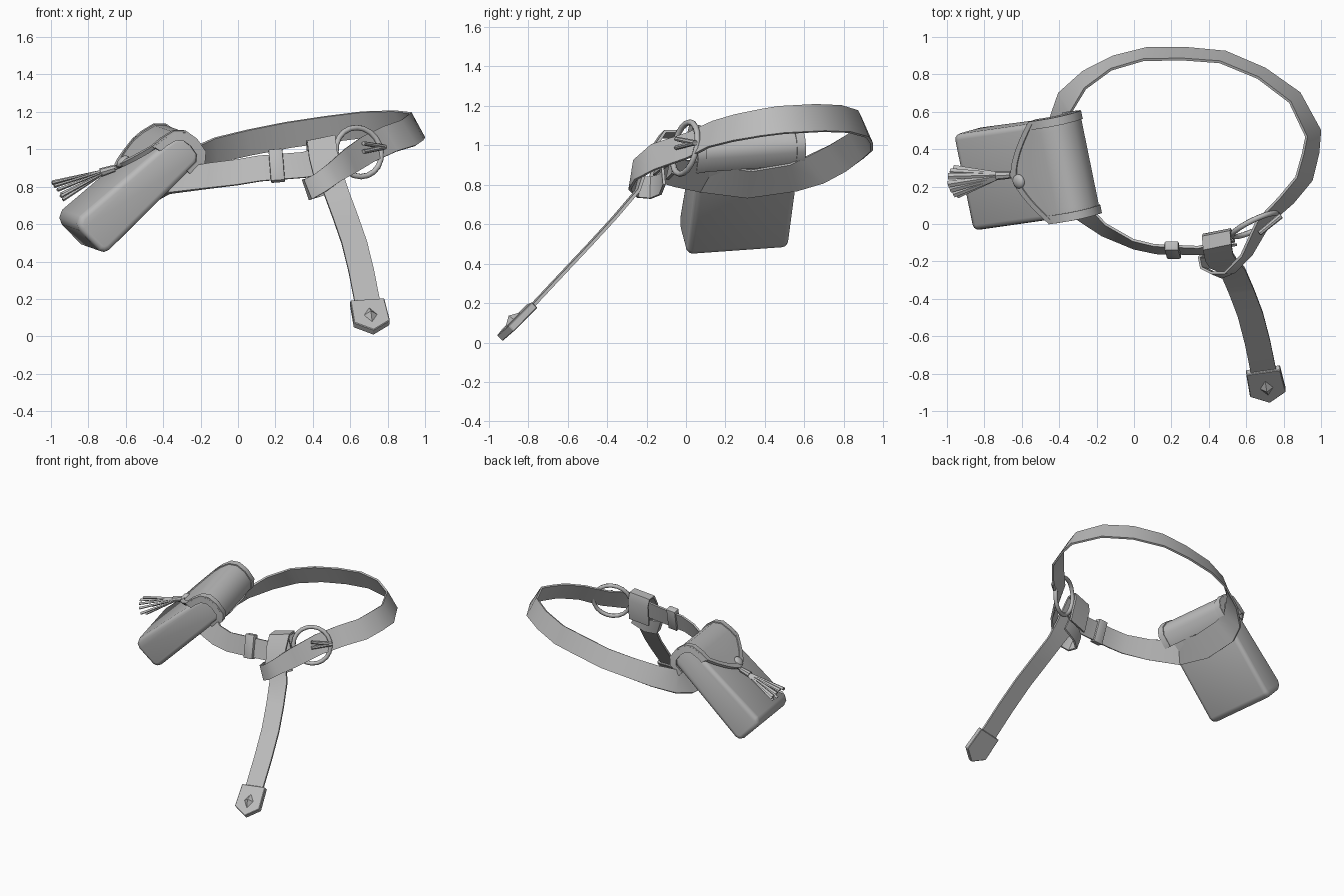
import bpy, bmesh, math, random
from mathutils import Vector, Matrix

if "Cube" in bpy.data.objects:
    bpy.data.objects.remove(bpy.data.objects["Cube"])
random.seed(4)

grey = bpy.data.materials.new("leather grey")
grey.use_nodes = True
grey.diffuse_color = (0.5, 0.5, 0.5, 1)
grey.node_tree.nodes["Principled BSDF"].inputs["Base Color"].default_value = (0.5, 0.5, 0.5, 1)


def finish(name, bm, matrix=None, solid=0, bevel=0, segments=2, angle=35):
    """Turn a bmesh into a shaded object, with optional thickness and rounding."""
    bmesh.ops.recalc_face_normals(bm, faces=bm.faces[:])
    me = bpy.data.meshes.new(name)
    bm.to_mesh(me)
    bm.free()
    ob = bpy.data.objects.new(name, me)
    bpy.context.collection.objects.link(ob)
    me.materials.append(grey)
    if matrix:
        ob.matrix_world = matrix
    bpy.ops.object.select_all(action="DESELECT")
    ob.select_set(True)
    bpy.context.view_layer.objects.active = ob
    if solid:
        mod = ob.modifiers.new("thickness", "SOLIDIFY")
        mod.thickness, mod.offset = solid, 0
        bpy.ops.object.modifier_apply(modifier=mod.name)
    if bevel:
        mod = ob.modifiers.new("rounding", "BEVEL")
        mod.width, mod.segments = bevel, segments
        mod.limit_method, mod.angle_limit = "ANGLE", math.radians(50)
        bpy.ops.object.modifier_apply(modifier=mod.name)
    bpy.ops.object.shade_smooth_by_angle(angle=math.radians(angle))


def frame(origin, x, y):
    """Matrix with local x and y along the given directions."""
    x = Vector(x).normalized()
    y = Vector(y)
    y = (y - x * y.dot(x)).normalized()
    m = Matrix((x, y, x.cross(y))).transposed().to_4x4()
    m.translation = Vector(origin)
    return m


def grid(rows):
    """Sheet of quads through rows of points."""
    bm = bmesh.new()
    vs = [[bm.verts.new(p) for p in row] for row in rows]
    for a, b in zip(vs, vs[1:]):
        for i in range(len(a) - 1):
            bm.faces.new((a[i], a[i + 1], b[i + 1], b[i]))
    return bm


def prism(points, axis_vec):
    """Flat outline pushed along a vector."""
    bm = bmesh.new()
    f = bm.faces.new([bm.verts.new(p) for p in points])
    ext = bmesh.ops.extrude_face_region(bm, geom=[f])
    bmesh.ops.translate(bm, vec=axis_vec, verts=[v for v in ext["geom"] if isinstance(v, bmesh.types.BMVert)])
    return bm


def rod(name, a, b, r1, r2, sides=8, squash=1.0):
    """Tapered rod between two points."""
    a, b = Vector(a), Vector(b)
    bm = bmesh.new()
    bmesh.ops.create_cone(bm, cap_ends=True, segments=sides, radius1=r1, radius2=r2, depth=(b - a).length)
    bmesh.ops.scale(bm, vec=(1, squash, 1), verts=bm.verts[:])
    rot = (b - a).to_track_quat("Z", "Y").to_matrix().to_4x4()
    finish(name, bm, Matrix.Translation((a + b) / 2) @ rot)


# Belt: lower edge x, y, z and how far the upper edge leans inward
belt = [(.55, -.11, .80, 0), (.45, -.13, .75, -.02), (.385, -.18, .73, -.035), (.40, -.245, .735, -.025),
        (.47, -.285, .775, .02), (.54, -.255, .825, .03), (.63, -.16, .875, .04), (.73, .01, .935, .06),
        (.85, .115, .99, .07), (.95, .235, 1.02, .08), (.985, .38, 1.045, .08), (.995, .50, 1.06, .08),
        (.885, .70, 1.07, .07), (.70, .83, 1.065, .06), (.49, .92, 1.04, .06), (.28, .94, 1.01, .06),
        (.07, .94, .97, .06), (-.11, .895, .93, .06), (-.27, .815, .87, .08), (-.40, .70, .81, .11),
        (-.45, .56, .77, .13), (-.425, .31, .735, .13), (-.37, .07, .765, .11), (-.17, -.06, .79, .06),
        (0, -.13, .81, .04), (.12, -.155, .83, .04), (.37, -.16, .85, .04), (.54, -.09, .90, .02)]
up = Vector((0, 0, 1))
rows = []
for i, (x, y, z, lean) in enumerate(belt):
    t = (Vector(belt[min(i + 1, len(belt) - 1)][:3]) - Vector(belt[max(i - 1, 0)][:3])).normalized()
    rise = (up - t * t.z).normalized() * (.11 if i < 6 else .135)   # folded end is narrower
    low = Vector((x, y, z))
    rows.append([low, low + rise + up.cross(t).normalized() * lean])
finish("belt", grid(rows), solid=.014)

# Strap: wraps over the belt, then hangs down in front
strap = [(.46, -.08, .84), (.445, -.045, 1.0), (.44, -.055, 1.055), (.445, -.12, 1.055), (.455, -.175, .97),
         (.48, -.215, .87), (.525, -.245, .77), (.575, -.36, .635), (.622, -.484, .5), (.66, -.63, .345),
         (.69, -.775, .19), (.70, -.82, .14)]
rows = []
for i, p in enumerate(strap):
    hang = i > 5
    side = Vector((1, .11, .03) if hang else (1, .2, .2)).normalized() * (.068 if hang else .078)
    rows.append([Vector(p) - side, Vector(p) + side])
finish("hanging_strap", grid(rows), solid=.016)

# Strap end plate with pyramid stud
tip = frame((.69, -.78, .185), (.15, -.7, -.7), (1, .11, .03))
outline = [(0, -.092, -.02), (.17, -.097, -.02), (.235, 0, -.02), (.17, .097, -.02), (0, .092, -.02)]
finish("strap_end_plate", prism(outline, (0, 0, .04)), tip, bevel=.004, segments=1, angle=25)
bm = bmesh.new()
bmesh.ops.create_cone(bm, cap_ends=True, segments=4, radius1=1, radius2=0, depth=1)
bmesh.ops.scale(bm, vec=(.055, .036, .03), verts=bm.verts[:])
finish("strap_stud", bm, tip @ Matrix.Translation((.12, 0, .034)), angle=10)

# Belt keeper
bm = bmesh.new()
bmesh.ops.create_cube(bm, size=1)
bmesh.ops.scale(bm, vec=(.075, .05, .175), verts=bm.verts[:])
turn = Matrix.Rotation(-.08, 4, "Y") @ Matrix.Rotation(-.27, 4, "X")
finish("belt_keeper", bm, Matrix.Translation((.207, -.14, .912)) @ turn, bevel=.006)

# Buckle ring and prong
rows = []
for i in range(21):
    a = math.tau * i / 20
    rows.append([((.134 + .015 * math.cos(b)) * math.cos(a), (.134 + .015 * math.cos(b)) * math.sin(a),
                  .015 * math.sin(b)) for b in [math.tau * j / 8 for j in range(9)]])
bm = grid(rows)
bmesh.ops.remove_doubles(bm, verts=bm.verts[:], dist=.0005)
normal = Vector((.42, -.87, .2)).normalized()
ring_rot = normal.to_track_quat("Z", "Y").to_matrix().to_4x4()
finish("buckle_ring", bm, Matrix.Translation((.645, -.005, .985)) @ ring_rot, angle=60)
for name, dz in (("buckle_prong_upper", .02), ("buckle_prong_lower", -.025)):
    rod(name, (.67, -.05, 1.012 + dz), (.785, .045, 1.012), .014, .017, 8, .8)

# Pouch: local x = width, y = down, z = outward
pouch = frame((-.195, .075, .945), (-.2, .98, .07), (-.69, -.11, -.69))
side = [(.04, 0), (.69, 0), (.72, .012), (.735, .04), (.735, .19), (.72, .225), (.68, .245), (.10, .20),
        (.02, .19), (-.02, .15), (-.03, .10), (-.02, .04), (.005, .01)]
finish("pouch_body", prism([(0, d, n) for d, n in side], (.525, 0, 0)), pouch, bevel=.03, segments=3, angle=40)

# Pouch flap: rounded over the top, tongue-shaped in front, with turned-in ends
wrap = [(.10, -.01), (.01, -.01), (-.03, .025), (-.042, .10), (-.03, .165), (.01, .205), (.08, .222)]
half, centre = .275, .262
rows, trim = [], []
for k in range(-9, 10):
    s = max(-8, min(8, k)) / 8
    end = .14 + .19 * (1 - abs(s) ** 1.5)
    path = wrap + [(d, .222 + (d - .08) * .09) for d in (.08 + (end - .08) * .5, end)]
    pull = .25 if abs(k) == 9 else 0
    rows.append([(centre + s * half, d + (.1 - d) * pull, n + (.09 - n) * pull) for d, n in path])
    if not pull:
        n = path[-1][1] + .008
        trim.append([(centre + s * half, end - .035, n - .002), (centre + s * half, end + .004, n)])
finish("pouch_flap", grid(rows), pouch, solid=.018, angle=45)

# Raised trim along the flap edge and around both ends
finish("flap_trim", grid(trim), pouch, solid=.014)
for name, u in (("flap_band_right", -.018), ("flap_band_left", .497)):
    band = [(d + (d - .1) * .07, n + (n - .09) * .07) for d, n in wrap + [(.14, .226)]]
    finish(name, grid([[(u, d, n), (u + .045, d, n)] for d, n in band]), pouch, solid=.014, angle=45)

# Button, tassel cord, knot and strands
bm = bmesh.new()
bmesh.ops.create_uvsphere(bm, u_segments=12, v_segments=8, radius=.04)
bmesh.ops.scale(bm, vec=(1, 1, .55), verts=bm.verts[:])
finish("pouch_button", bm, pouch @ Matrix.Translation((.232, .29, .25)), angle=60)
rod("tassel_cord", (-.59, .27, .93), (-.67, .262, .895), .012, .012)
rod("tassel_knot", (-.66, .262, .898), (-.735, .258, .875), .019, .024)
for i in range(10):
    a = math.tau * i / 10
    r = random.uniform(.55, 1)
    end = (-.965 - .03 * math.sin(a), .232 + .10 * r * math.cos(a), .782 + .06 * r * math.sin(a))
    rod("tassel_strand_%d" % (i + 1), (-.71, .26 + .008 * math.cos(a), .882 + .008 * math.sin(a)), end,
        .008, .018, 4, .55)
